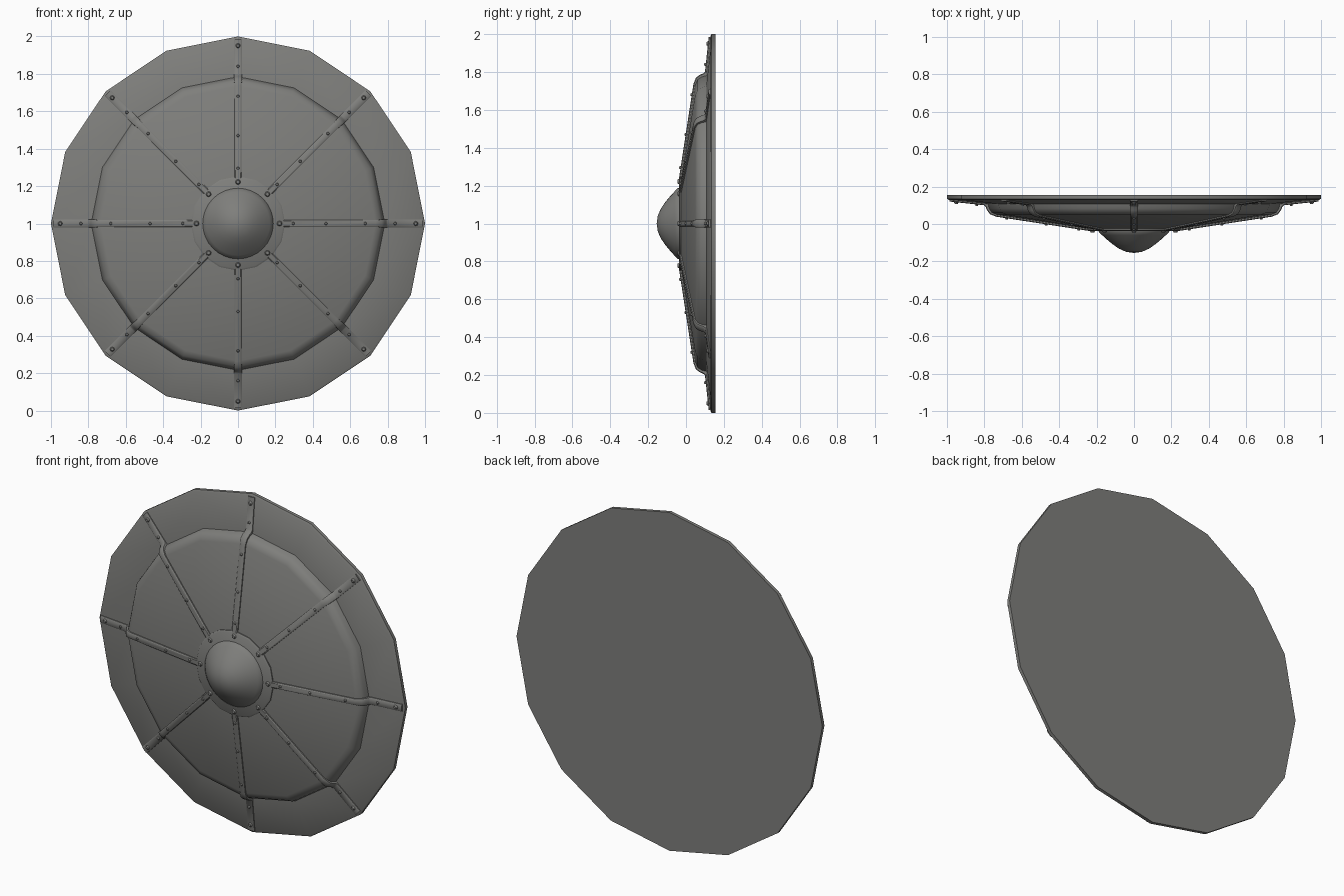
import bpy, bmesh, math
from mathutils import Vector, Matrix

if "Cube" in bpy.data.objects:
    bpy.data.objects.remove(bpy.data.objects["Cube"])

metal = bpy.data.materials.new("dull steel grey")
metal.diffuse_color = (0.21, 0.21, 0.20, 1)
metal.use_nodes = True
metal.node_tree.nodes["Principled BSDF"].inputs["Base Color"].default_value = metal.diffuse_color


def finish(name, bm, angle=40):
    bmesh.ops.recalc_face_normals(bm, faces=bm.faces[:])
    me = bpy.data.meshes.new(name)
    bm.to_mesh(me)
    bm.free()
    me.materials.append(metal)
    ob = bpy.data.objects.new(name, me)
    bpy.context.collection.objects.link(ob)
    bpy.ops.object.select_all(action='DESELECT')
    ob.select_set(True)
    bpy.context.view_layer.objects.active = ob
    bpy.ops.object.shade_smooth_by_angle(angle=math.radians(angle))
    return ob


def polar(r, y, a):
    return Vector((r * math.sin(a), y, 1 + r * math.cos(a)))


def lathe(name, profile, n, angle=40):
    """Turn (radius, y) points around the shield axis; radius 0 closes to a tip."""
    bm = bmesh.new()
    rings = []
    for r, y in profile:
        count = n if r > 0 else 1
        rings.append([bm.verts.new(polar(r, y, 2 * math.pi * i / n)) for i in range(count)])
    for a, b in zip(rings, rings[1:]):
        for i in range(n):
            j = (i + 1) % n
            if len(b) == 1:
                bm.faces.new((a[i], a[j], b[0]))
            else:
                bm.faces.new((a[i], a[j], b[j], b[i]))
    if len(rings[0]) > 1:
        bm.faces.new(rings[0])
    return finish(name, bm, angle)


# Shield body: flat back, sloped rim, raised wall, shallow cone
lathe("shield_body", [(1.0, 0.155), (1.0, 0.135), (0.99, 0.129), (0.785, 0.107), (0.778, 0.082),
                      (0.765, 0.062), (0.735, 0.049), (0.24, -0.027), (0, -0.03)], 16)
# Flat collar and rounded central boss
lathe("boss_collar", [(0.252, -0.015), (0.252, -0.031), (0.243, -0.037), (0, -0.038)], 16)
lathe("boss_dome", [(0.19, -0.03), (0.188, -0.042), (0.17, -0.060), (0.145, -0.083), (0.115, -0.108),
                    (0.08, -0.132), (0.042, -0.149), (0, -0.155)], 32, 60)

# Eight straps following the body profile
path = [(0.985, 0.129), (0.80, 0.109), (0.785, 0.095), (0.778, 0.078),
        (0.765, 0.060), (0.735, 0.048), (0.24, -0.028)]
bm = bmesh.new()
for k in range(8):
    a = k * math.pi / 4
    side = Vector((math.cos(a), 0, -math.sin(a)))
    loops = []
    for i, (r, y) in enumerate(path):
        p, q = path[max(i - 1, 0)], path[min(i + 1, len(path) - 1)]
        d = Vector((q[0] - p[0], q[1] - p[1])).normalized()
        nr, ny = -d.y, d.x          # outward normal of the profile
        half = 0.021 if i < 5 else 0.018
        section = [(-half, -0.012), (-half, 0.005), (-half * 0.7, 0.009),
                   (half * 0.7, 0.009), (half, 0.005), (half, -0.012)]
        loops.append([bm.verts.new(polar(r + nr * h, y + ny * h, a) + side * s)
                      for s, h in section])
    for u, v in zip(loops, loops[1:]):
        for i in range(6):
            j = (i + 1) % 6
            bm.faces.new((u[i], u[j], v[j], v[i]))
    bm.faces.new(loops[0])
    bm.faces.new(loops[-1])
finish("straps", bm, 35)

# Rivets along the straps and around the collar: (radius, y, size)
bm = bmesh.new()
for r, y, size in [(0.95, 0.113, 0.014), (0.84, 0.102, 0.010), (0.68, 0.029, 0.010),
                   (0.47, -0.003, 0.010), (0.295, -0.030, 0.010), (0.222, -0.039, 0.017)]:
    for k in range(8):
        mat = Matrix.Translation(polar(r, y, k * math.pi / 4)) @ Matrix.Rotation(math.pi / 2, 4, 'X')
        bmesh.ops.create_cone(bm, cap_ends=True, segments=8, radius1=size,
                              radius2=size * 0.55, depth=0.012, matrix=mat)
finish("rivets", bm, 50)
